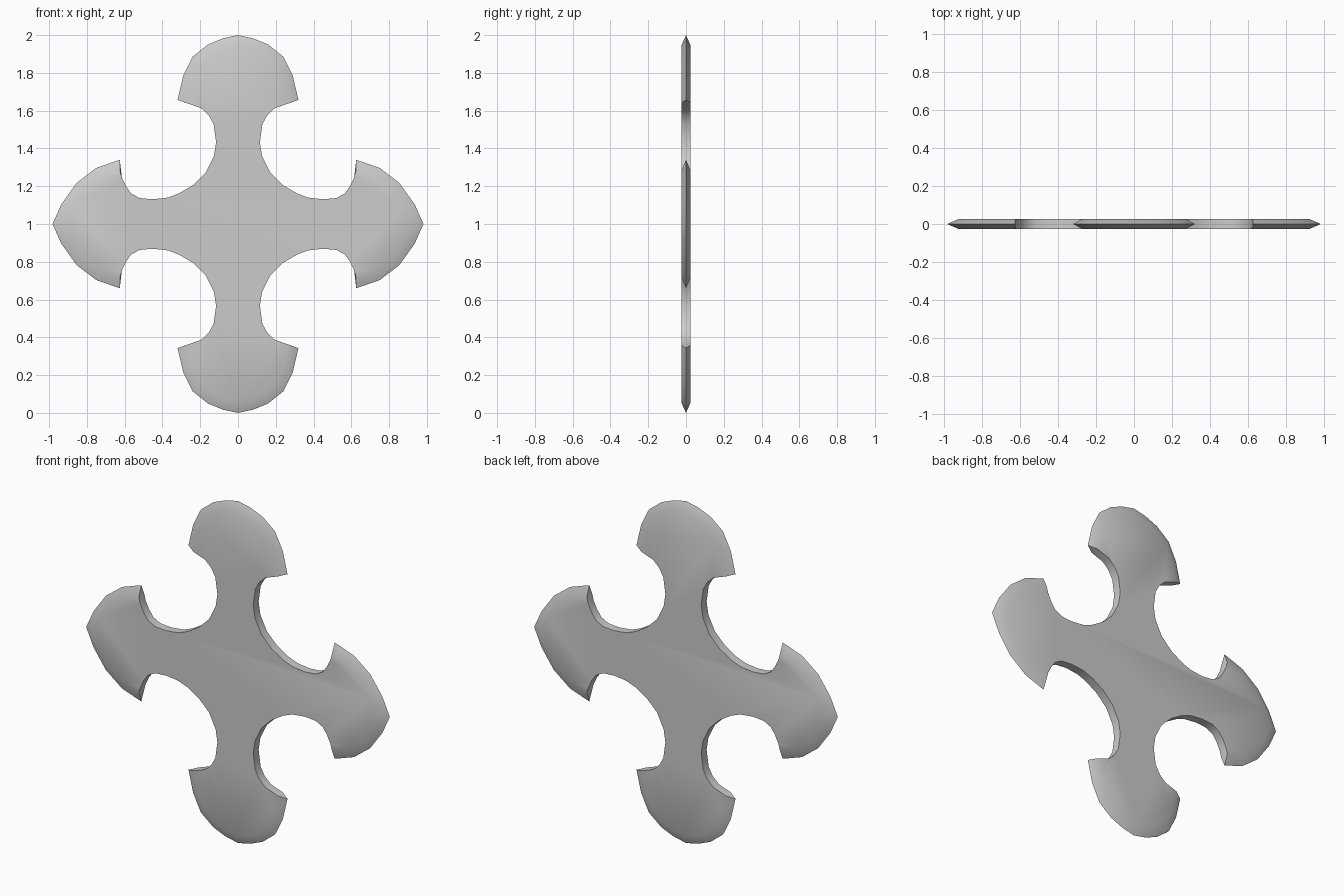
import bpy, bmesh

if "Cube" in bpy.data.objects:
    bpy.data.objects.remove(bpy.data.objects["Cube"])

HALF = 0.025   # half thickness of the plate

# one quarter of the outline, from the top tip round to the side tip
# top blade: sharp edge and the matching bevel line
top_edge = [(0, 1), (.08, .983), (.16, .95), (.24, .886), (.29, .785), (.32, .657)]
top_bevel = [(0, .945), (.068, .929), (.137, .898), (.203, .838), (.247, .75), (.274, .641)]
# rounded notch between two blades (square walls)
notch = [(.195, .613), (.155, .575), (.129, .528), (.116, .433), (.127, .36),
         (.17, .273), (.237, .207), (.31, .163), (.37, .14), (.45, .131),
         (.52, .137), (.565, .161), (.593, .2), (.615, .245)]
# side blade
side_edge = [(.626, .34), (.75, .297), (.855, .217), (.935, .105), (.982, 0)]
side_bevel = [(.624, .28), (.72, .243), (.813, .178), (.882, .088), (.925, 0)]

quarter_edge = top_edge + notch + side_edge
quarter_face = top_bevel + notch + side_bevel


def full_loop(q):
    """Mirror a quarter outline into a closed four-armed loop."""
    right = q + [(x, -z) for x, z in reversed(q[:-1])]
    return right + [(-x, z) for x, z in reversed(right[1:-1])]


bm = bmesh.new()


def ring(points, y):
    return [bm.verts.new((x, y, z + 1)) for x, z in points]


front = ring(full_loop(quarter_face), -HALF)
middle = ring(full_loop(quarter_edge), 0)
back = ring(full_loop(quarter_face), HALF)

# flat front and back, bevelled blades and notch walls
bm.faces.new(front)
bm.faces.new(back[::-1])
n = len(front)
for a, b in ((front, middle), (middle, back)):
    for i in range(n):
        j = (i + 1) % n
        bm.faces.new((a[i], b[i], b[j], a[j]))
bmesh.ops.recalc_face_normals(bm, faces=bm.faces[:])

mesh = bpy.data.meshes.new("throwing_blade")
bm.to_mesh(mesh)
bm.free()
blade = bpy.data.objects.new("throwing_blade", mesh)
bpy.context.collection.objects.link(blade)
bpy.context.view_layer.objects.active = blade
blade.select_set(True)
bpy.ops.object.shade_smooth_by_angle(angle=0.5)
